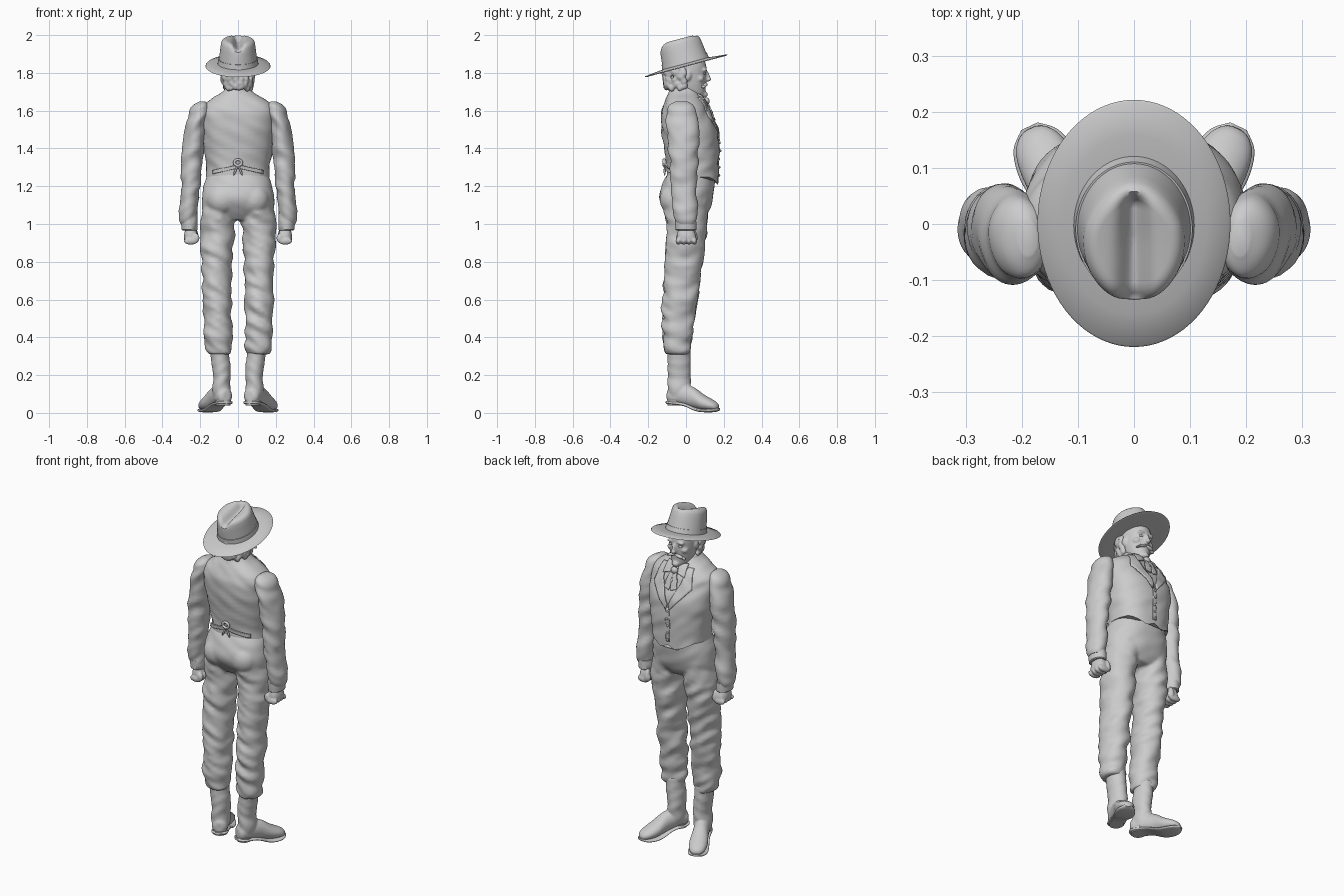
import bpy, bmesh, math, random
from mathutils import Vector, Matrix, noise
from mathutils.bvhtree import BVHTree

random.seed(4)
if "Cube" in bpy.data.objects:
    bpy.data.objects.remove(bpy.data.objects["Cube"])

GREY = (0.6, 0.6, 0.6, 1)
clay = bpy.data.materials.new("plain grey")
clay.use_nodes = True
clay.diffuse_color = GREY
clay.node_tree.nodes["Principled BSDF"].inputs["Base Color"].default_value = GREY


def smooth_rings(rings, steps):
    """Catmull-Rom interpolation of ring tuples."""
    out = []
    last = len(rings) - 1
    for i in range(last):
        p0, p1, p2, p3 = (rings[max(0, min(last, i + k))] for k in (-1, 0, 1, 2))
        for s in range(steps):
            t = s / steps
            out.append([b + 0.5 * t * (c - a + t * (2*a - 5*b + 4*c - d + t * (3*(b - c) + d - a)))
                        for a, b, c, d in zip(p0, p1, p2, p3)])
    out.append(list(rings[-1]))
    return out


def loft(bm, rings, steps=5, seg=32, fold=0.0, box=1.0, matrix=None):
    """Skin through rings of (centre x, centre y, z, radius x, radius y)."""
    rows = []
    power = lambda v: math.copysign(abs(v) ** box, v)
    for cx, cy, z, rx, ry in smooth_rings(rings, steps):
        row = []
        for k in range(seg):
            a = math.tau * k / seg
            c, s = power(math.cos(a)), power(math.sin(a))
            p = Vector((cx + rx * c, cy + ry * s, z))
            if fold:
                n = noise.noise(Vector((p.x * 9, p.y * 9, z * 22 + p.x * 12)))
                p += Vector((c, s, 0)) * n * fold
            row.append(bm.verts.new(matrix @ p if matrix else p))
        rows.append(row)
    for r0, r1 in zip(rows, rows[1:]):
        for k in range(seg):
            j = (k + 1) % seg
            bm.faces.new((r0[k], r0[j], r1[j], r1[k]))
    bm.faces.new(rows[0][::-1])
    bm.faces.new(rows[-1])
    return rows


def blob(bm, loc, size, turn=0.0, axis='X'):
    m = Matrix.Translation(loc) @ Matrix.Rotation(turn, 4, axis) @ Matrix.Diagonal((*size, 1))
    bmesh.ops.create_icosphere(bm, subdivisions=3, radius=1, matrix=m)


def finish(name, bm, mirror=False, voxel=0.0, thick=0.0, angle=45):
    bmesh.ops.recalc_face_normals(bm, faces=bm.faces)
    mesh = bpy.data.meshes.new(name)
    bm.to_mesh(mesh)
    bm.free()
    mesh.materials.append(clay)
    mesh.polygons.foreach_set("use_smooth", [True] * len(mesh.polygons))
    mesh.set_sharp_from_angle(angle=math.radians(angle))
    ob = bpy.data.objects.new(name, mesh)
    bpy.context.scene.collection.objects.link(ob)
    if mirror:
        ob.modifiers.new("mirror", 'MIRROR').use_mirror_merge = False
    if thick:
        ob.modifiers.new("thickness", 'SOLIDIFY').thickness = thick
    if voxel:
        r = ob.modifiers.new("blend", 'REMESH')
        r.mode, r.voxel_size, r.use_smooth_shade = 'VOXEL', voxel, True
        ob.modifiers.new("relax", 'SMOOTH').iterations = 4
    return ob


# Vest and upper body
bm = bmesh.new()
body = [(0.035, 1.25, .165, .135), (.035, 1.31, .168, .138), (.03, 1.4, .182, .145),
        (.018, 1.5, .197, .148), (0, 1.58, .2, .132), (-.004, 1.625, .185, .116),
        (-.008, 1.66, .145, .098), (-.012, 1.69, .095, .08), (-.012, 1.72, .06, .066)]
rows = loft(bm, [(0, *r) for r in body], seg=64, fold=.007, box=.86)
for i, row in enumerate(rows[:6]):
    for v in row:
        if v.co.y > .08:
            drop = max(0, 1 - abs(abs(v.co.x) - .05) / .09)
            v.co.z -= .045 * drop * (1 - i / 6)
tree = BVHTree.FromBMesh(bm)
finish("vest", bm)


def on_vest(x, z, side=1, off=.004):
    hit = tree.ray_cast(Vector((x, side, z)), Vector((0, -side, 0)))[0]
    return Vector((x, (hit.y if hit else side * .06) + side * off, z))


def panel(name, left, right, side=1, mirror=True, off=.004, n=8, cols=6):
    """Thin cloth between two (x, z) lines, laid on the vest."""
    bm = bmesh.new()
    grid = []
    for i in range((len(left) - 1) * n + 1):
        k = min(i // n, len(left) - 2)
        a, b = (Vector(l[k]).lerp(Vector(l[k + 1]), i / n - k) for l in (left, right))
        pts = [a.lerp(b, c / cols) for c in range(cols + 1)]
        grid.append([bm.verts.new(on_vest(p.x, p.y, side, off)) for p in pts])
    for r0, r1 in zip(grid, grid[1:]):
        for c in range(cols):
            bm.faces.new((r0[c], r0[c + 1], r1[c + 1], r1[c]))
    finish(name, bm, mirror, thick=.007)


# Lapels, shirt collar wings, scarf, button edge, back strap
panel("lapels", [(.07, 1.675), (.06, 1.6), (.004, 1.47)], [(.1, 1.67), (.125, 1.57), (.012, 1.44)], off=.008)
panel("collar_wings", [(.012, 1.685), (.025, 1.64)], [(.065, 1.69), (.07, 1.625)], off=.012)
panel("scarf_tails", [(.002, 1.65), (-.006, 1.6), (.008, 1.55)], [(.018, 1.65), (.034, 1.6), (.04, 1.56)], off=.014)
panel("vest_edge", [(-.012, 1.45), (-.012, 1.25)], [(.012, 1.45), (.012, 1.25)], mirror=False, off=.003)
panel("back_strap", [(0, 1.315), (.13, 1.285)], [(0, 1.295), (.13, 1.265)], side=-1, off=.005)
bm = bmesh.new()
blob(bm, on_vest(0, 1.65, 1, .012), (.022, .016, .02))
finish("scarf_knot", bm)
bm = bmesh.new()
for i in range(5):
    blob(bm, on_vest(0, 1.43 - i * .043, 1, .006), (.007, .005, .007))
finish("vest_buttons", bm)
bm = bmesh.new()
spot = on_vest(0, 1.325, -1, .01)
for i in range(12):
    a = math.tau * i / 12
    blob(bm, spot + Vector((math.cos(a) * .02, 0, math.sin(a) * .016)), (.008, .009, .008))
for s in (-1, 1):
    blob(bm, spot + Vector((s * .014, .003, -.045)), (.006, .007, .03), s * -.4, 'Y')
finish("back_buckle", bm, voxel=.004)

# Collar band around the neck
bm = bmesh.new()
loft(bm, [(0, -.014, 1.66, .098, .09), (0, -.013, 1.69, .084, .08),
          (0, -.01, 1.72, .068, .073), (0, -.01, 1.725, .058, .062)], fold=.008)
finish("shirt_collar", bm)

# Sleeves and cuffs
bm = bmesh.new()
loft(bm, [(.19, -.025, 1.648, .015, .03), (.2, -.022, 1.625, .045, .066), (.21, -.02, 1.57, .057, .084),
          (.225, -.018, 1.5, .054, .085), (.24, -.012, 1.4, .055, .08), (.247, -.01, 1.3, .053, .075),
          (.251, -.008, 1.2, .05, .07), (.261, -.01, 1.1, .05, .064), (.262, -.008, 1.03, .045, .058),
          (.26, -.004, 1.0, .042, .055)], seg=40, fold=.014)
finish("sleeves", bm, mirror=True)
bm = bmesh.new()
loft(bm, [(.258, -.002, 1.02, .044, .056), (.256, 0, .97, .042, .055), (.254, 0, .968, .032, .045)], steps=2)
finish("cuffs", bm, mirror=True)

# Closed hands
bm = bmesh.new()
loft(bm, [(.252, 0, 1.0, .026, .036), (.25, 0, .97, .03, .042), (.25, .002, .94, .036, .05),
          (.25, .004, .915, .034, .05), (.248, .004, .9, .024, .042)], box=.85)
for i in range(4):
    y = -.04 + i * .028
    blob(bm, (.25, y, .91), (.038, .015, .02))
    blob(bm, (.222, y, .925), (.018, .014, .026))
blob(bm, (.225, .045, .94), (.014, .015, .036), .25)
finish("hands", bm, mirror=True, voxel=.005)

# Trousers: hips and two legs blended into one cloth surface
bm = bmesh.new()
loft(bm, [(0, .03, 1.28, .15, .12), (0, .012, 1.21, .178, .138), (0, .0, 1.14, .192, .142),
          (0, .006, 1.07, .185, .118), (0, .01, 1.02, .11, .08)], seg=48, fold=.006, box=.9)
leg = [(.1, 0, 1.13, .085, .12), (.108, .004, 1.0, .09, .108), (.112, -.002, .9, .087, .104),
       (.111, -.01, .8, .08, .101), (.11, -.02, .7, .077, .096), (.111, -.032, .6, .079, .093),
       (.11, -.04, .5, .076, .085), (.11, -.045, .4, .074, .077), (.107, -.045, .345, .074, .071),
       (.1, -.043, .31, .058, .062)]
for s in (-1, 1):
    loft(bm, [(s * x, *rest) for x, *rest in leg], seg=40, fold=.017)
blob(bm, (.085, -.07, 1.13), (.08, .07, .08))
blob(bm, (-.085, -.07, 1.13), (.08, .07, .08))
finish("trousers", bm, voxel=.009)

# Boots: shaft, foot turned outward, sole and heel
turn = math.radians(25)
d = Vector((math.sin(turn), math.cos(turn), 0))
up = Vector((0, 0, 1))
foot = Matrix((up.cross(d), up, d)).transposed().to_4x4()
foot.translation = (.084, -.045, 0)
bm = bmesh.new()
loft(bm, [(.098, -.038, .35, .05, .062), (.09, -.036, .26, .049, .062), (.086, -.035, .18, .046, .061),
          (.086, -.038, .12, .047, .06), (.085, -.045, .07, .042, .05)], fold=.007)
loft(bm, [(0, .09, -.055, .02, .03), (0, .09, -.035, .042, .045), (0, .095, .03, .044, .055),
          (0, .082, .09, .044, .056), (0, .056, .15, .051, .042), (0, .042, .2, .046, .03),
          (0, .034, .228, .03, .02), (0, .03, .238, .012, .01)], matrix=foot)
finish("boots", bm, mirror=True, voxel=.006)
bm = bmesh.new()
loft(bm, [(0, .056, -.06, .02, .008), (0, .054, -.035, .045, .009), (0, .044, .05, .045, .009),
          (0, .018, .12, .052, .009), (0, .012, .17, .055, .009), (0, .014, .215, .044, .009),
          (0, .02, .242, .016, .007)], box=.7, matrix=foot)
finish("boot_soles", bm, mirror=True)
bm = bmesh.new()
loft(bm, [(.079, -.055, .04, .039, .042), (.079, -.055, .065, .042, .045)], steps=1)
finish("boot_heels", bm, mirror=True)

# Head, neck and face
bm = bmesh.new()
loft(bm, [(0, -.01, 1.64, .056, .06), (0, -.005, 1.76, .056, .062)])
loft(bm, [(0, .05, 1.662, .022, .03), (0, .042, 1.675, .042, .056), (0, .032, 1.7, .057, .07),
          (0, .024, 1.74, .068, .08), (0, .018, 1.79, .074, .09), (0, .01, 1.84, .076, .097),
          (0, 0, 1.9, .066, .085)], seg=40)
blob(bm, (0, .098, 1.685), (.022, .018, .017))
blob(bm, (0, .112, 1.785), (.01, .014, .034), .35)
blob(bm, (0, .12, 1.765), (.015, .014, .011))
for s in (-1, 1):
    blob(bm, (s * .03, .099, 1.818), (.026, .012, .009), s * .15, 'Y')
    blob(bm, (s * .044, .075, 1.77), (.022, .022, .018))
    blob(bm, (s * .077, .01, 1.785), (.01, .018, .028), -.2)
finish("head", bm, voxel=.006)
bm = bmesh.new()
blob(bm, (.03, .097, 1.797), (.013, .008, .007))
finish("eyes", bm, mirror=True)
bm = bmesh.new()
blob(bm, (.022, .1, 1.738), (.027, .014, .009), .3, 'Y')
blob(bm, (.047, .092, 1.727), (.014, .011, .006), .5, 'Y')
finish("moustache", bm, mirror=True)

# Curly hair around the back of the head
bm = bmesh.new()
for row in range(5):
    for i in range(13):
        a = math.pi * (1 + (i + random.random() * .7) / 12.6)
        r = random.uniform(.012, .02)
        reach = (.068, .07, .076, .076, .074)[row]
        blob(bm, (math.cos(a) * reach, math.sin(a) * (reach + .028) - .008,
                  1.725 + row * .024 + random.uniform(-.009, .009)), (r, r, r * 1.2))
finish("hair", bm, voxel=.006)

# Hat: brim and creased crown, tilted back
tilt = Matrix.Translation((0, 0, 1.84)) @ Matrix.Rotation(math.radians(15), 4, 'X')
bm = bmesh.new()
shell = [(0, 0, -.004, .08, .1), (0, 0, 0, .13, .165), (0, 0, -.006, .165, .218), (0, 0, -.004, .172, .228),
         (0, 0, 0, .169, .224), (0, 0, .006, .13, .165), (0, 0, .01, .107, .127)]
shell += [(0, 0, .01 + .11 * t, .104 - .014 * t, .124 - .012 * t) for t in (0, .25, .5, .75, 1)]
shell += [(0, 0, .133, .086, .106), (0, 0, .139, .08, .099)]
shell += [(0, 0, .144 - .004 * t * t, .08 * (1 - t), .099 * (1 - t)) for t in (.1, .2, .3, .4, .5, .6, .7, .8, .9, .97)]
for row in loft(bm, shell, steps=1, seg=80):
    for v in row:
        x, y, z = v.co
        if z > .1:
            width = .022 + .1 * max(0, .06 - y) * .25
            ends = max(0, min(1, (.1 - y) / .03))
            v.co.z -= .036 * math.exp(-(x / width) ** 2) * ends * min(1, (z - .1) / .035)
        if z > .03 and y > .03:
            v.co.y -= .3 * (y - .03) * (z - .03)
            v.co.x *= 1 - (y - .03) * (z - .03) * 14
bm.transform(tilt)
finish("hat", bm, angle=50)
bm = bmesh.new()
loft(bm, [(0, 0, .006, .108, .128), (0, 0, .036, .104, .124)], steps=1, seg=80, matrix=tilt)
finish("hat_band", bm)
